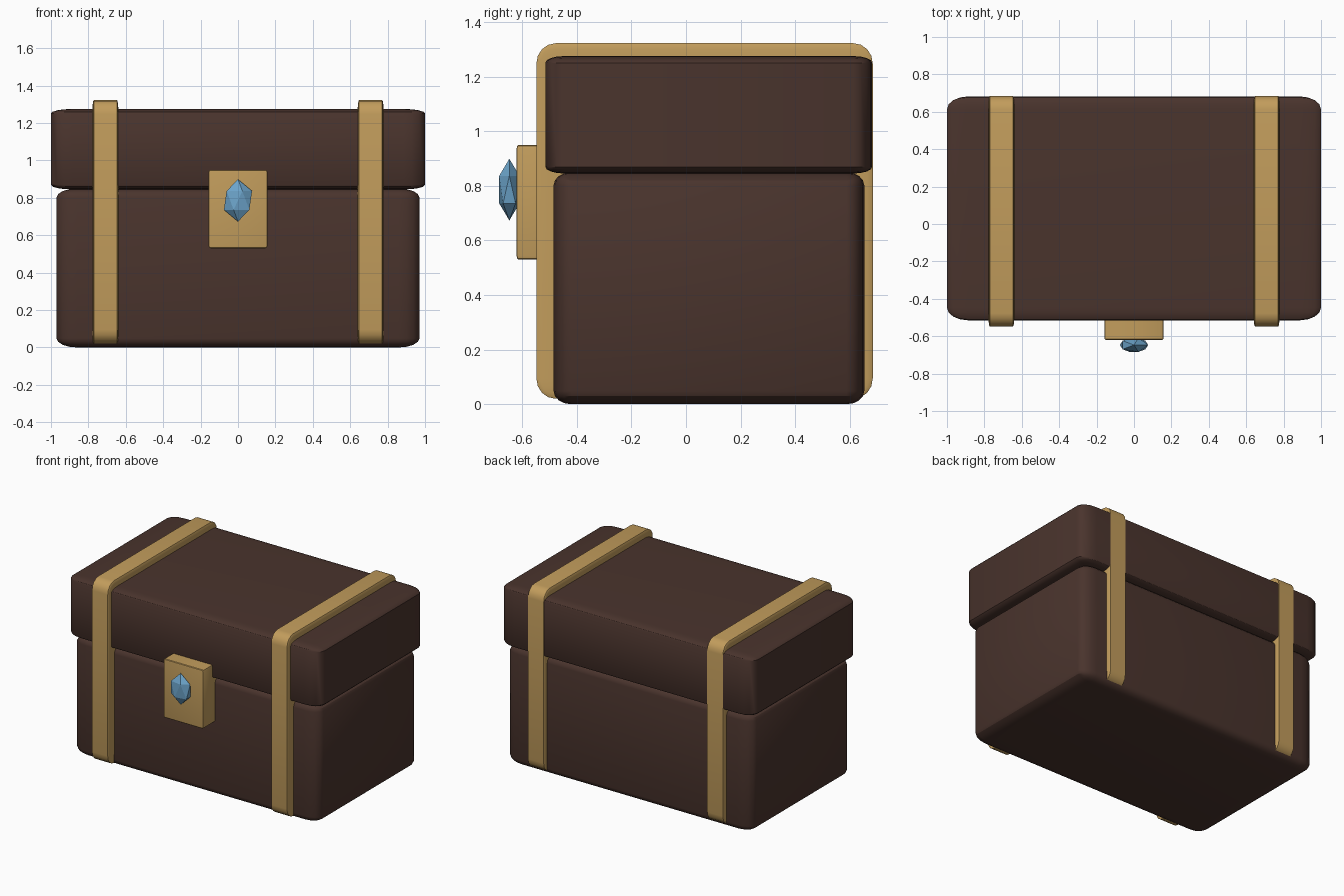
import bpy, bmesh
from mathutils import Matrix, Vector

if "Cube" in bpy.data.objects:
    bpy.data.objects.remove(bpy.data.objects["Cube"])


def material(name, rgb):
    mat = bpy.data.materials.new(name)
    mat.diffuse_color = (*rgb, 1.0)
    mat.use_nodes = True
    mat.node_tree.nodes["Principled BSDF"].inputs["Base Color"].default_value = mat.diffuse_color
    return mat


BROWN = material("dark_brown_leather", (0.068, 0.034, 0.026))
GOLD = material("aged_gold", (0.54, 0.335, 0.107))
BLUE = material("blue_gem", (0.15, 0.37, 0.59))


def add_object(name, bm, mat):
    mesh = bpy.data.meshes.new(name)
    bm.to_mesh(mesh)
    bm.free()
    mesh.materials.append(mat)
    obj = bpy.data.objects.new(name, mesh)
    bpy.context.collection.objects.link(obj)
    return obj


def rounded_box(name, low, high, mat, bevel=0.057, segments=4):
    """Round a unit cube, then stretch it so the rounding follows the proportions."""
    low, high = Vector(low), Vector(high)
    bm = bmesh.new()
    bmesh.ops.create_cube(bm, size=1.0)
    bmesh.ops.bevel(bm, geom=bm.edges[:], offset=bevel, segments=segments,
                    profile=0.5, affect='EDGES')
    bmesh.ops.scale(bm, vec=high - low, verts=bm.verts)
    bmesh.ops.translate(bm, vec=(low + high) / 2, verts=bm.verts)
    obj = add_object(name, bm, mat)
    bpy.ops.object.select_all(action='DESELECT')
    obj.select_set(True)
    bpy.context.view_layer.objects.active = obj
    bpy.ops.object.shade_smooth_by_angle()
    return obj


# Chest base and overhanging lid
rounded_box("chest_base", (-0.97, -0.485, 0.0), (0.97, 0.653, 0.85), BROWN)
rounded_box("chest_lid", (-1.0, -0.515, 0.845), (1.0, 0.682, 1.275), BROWN)

# Pair of straps around the chest
for side, label in ((-1, "left"), (1, "right")):
    x = side * 0.709
    rounded_box(label + "_strap", (x - 0.07, -0.548, 0.02),
                (x + 0.07, 0.684, 1.322), GOLD)

# Clasp plate on the front
rounded_box("clasp_plate", (-0.157, -0.62, 0.53), (0.157, -0.42, 0.95),
            GOLD, bevel=0.03, segments=2)

# Faceted gem set into the clasp
gem = bmesh.new()
bmesh.ops.create_icosphere(gem, subdivisions=1, radius=1.0,
                           matrix=Matrix.Translation((0, -0.647, 0.786))
                           @ Matrix.Diagonal((0.084, 0.0435, 0.113, 1)))
add_object("clasp_gem", gem, BLUE)
